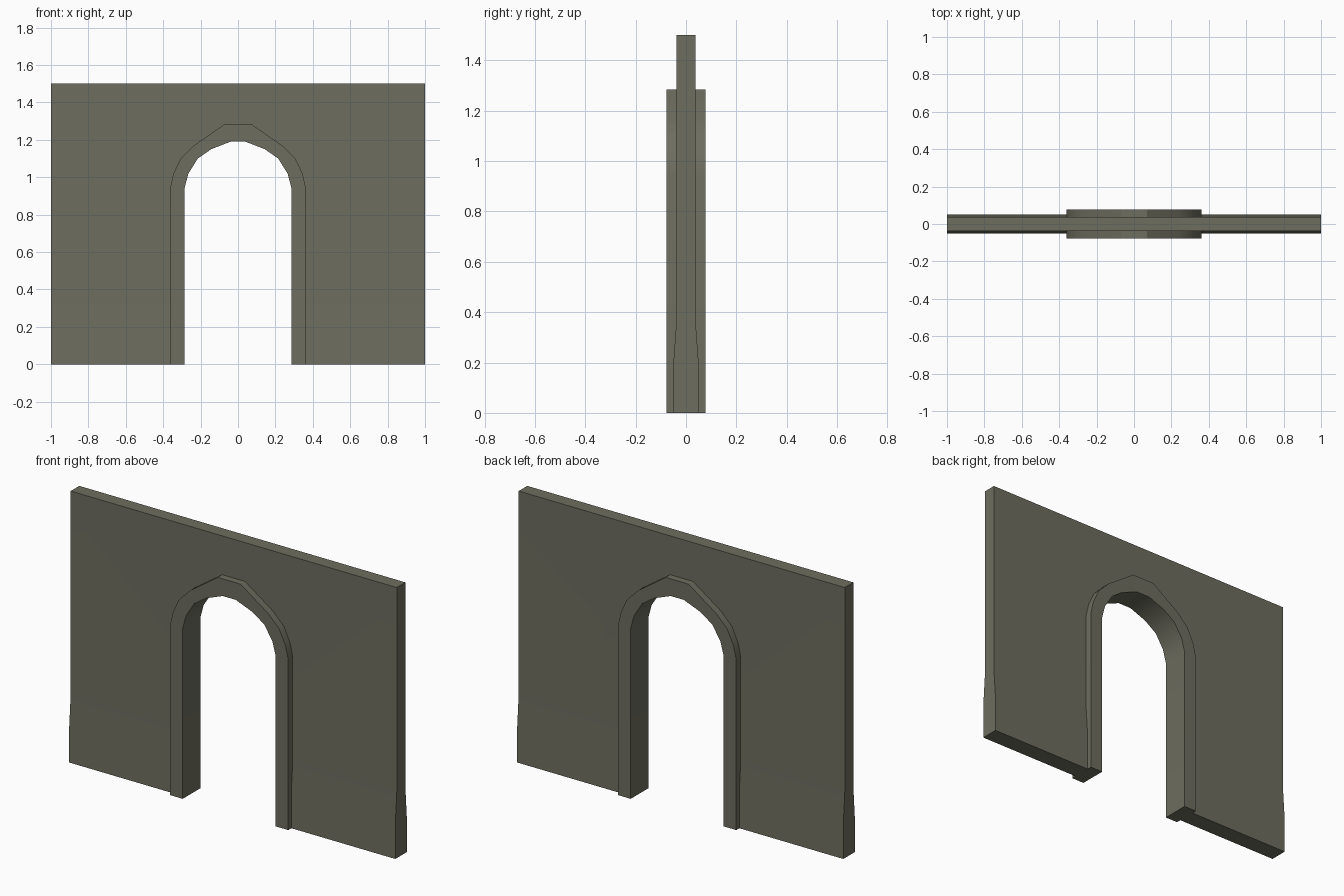
import bpy, bmesh

if "Cube" in bpy.data.objects:
    bpy.data.objects.remove(bpy.data.objects["Cube"])

stone = bpy.data.materials.new("grey_stone")
stone.diffuse_color = (0.153, 0.153, 0.115, 1)
stone.use_nodes = True
stone.node_tree.nodes["Principled BSDF"].inputs["Base Color"].default_value = stone.diffuse_color

# Right half of the arch outlines (x, z), floor to crown
OUTER = [(0.362, 0), (0.362, 0.945), (0.345, 1.02), (0.307, 1.10), (0.24, 1.167), (0.07, 1.285)]
INNER = [(0.285, 0), (0.285, 0.945), (0.265, 1.02), (0.215, 1.10), (0.143, 1.15), (0.04, 1.19)]


def arch(half):
    """Full outline from right foot over the crown to left foot."""
    return half + [(-x, z) for x, z in reversed(half)]


def prism(outline, depth, open_sides=0):
    """Extrude an xz outline to y = +-depth; the first open_sides edges get no side face."""
    bm = bmesh.new()
    front = [bm.verts.new((x, -depth, z)) for x, z in outline]
    back = [bm.verts.new((x, depth, z)) for x, z in outline]
    bm.faces.new(front)
    bm.faces.new(back[::-1])
    n = len(outline)
    for i in range(open_sides, n):
        j = (i + 1) % n
        bm.faces.new((front[j], front[i], back[i], back[j]))
    return bm


def finish(bm, name):
    bmesh.ops.recalc_face_normals(bm, faces=bm.faces[:])
    mesh = bpy.data.meshes.new(name)
    bm.to_mesh(mesh)
    bm.free()
    mesh.materials.append(stone)
    ob = bpy.data.objects.new(name, mesh)
    bpy.context.collection.objects.link(ob)
    bpy.ops.object.select_all(action='DESELECT')
    ob.select_set(True)
    bpy.context.view_layer.objects.active = ob
    bpy.ops.object.shade_smooth_by_angle(angle=0.52)
    return ob


# Wall: opening hidden behind the frame, thicker at the foot
hole = arch(OUTER)
wall = prism(hole + [(-1, 0), (-1, 1.5), (1, 1.5), (1, 0)], 0.0375, len(hole) - 1)
for z in (0.2, 0.37):
    bmesh.ops.bisect_plane(wall, geom=wall.verts[:] + wall.edges[:] + wall.faces[:],
                           plane_co=(0, 0, z), plane_no=(0, 0, 1))
for v in wall.verts:
    if v.co.z < 0.21:
        v.co.y = 0.05 if v.co.y > 0 else -0.05
finish(wall, "wall")

# Raised door frame standing proud on both sides
frame = prism(arch(OUTER) + arch(INNER)[::-1], 0.077)
finish(frame, "arch_frame")
